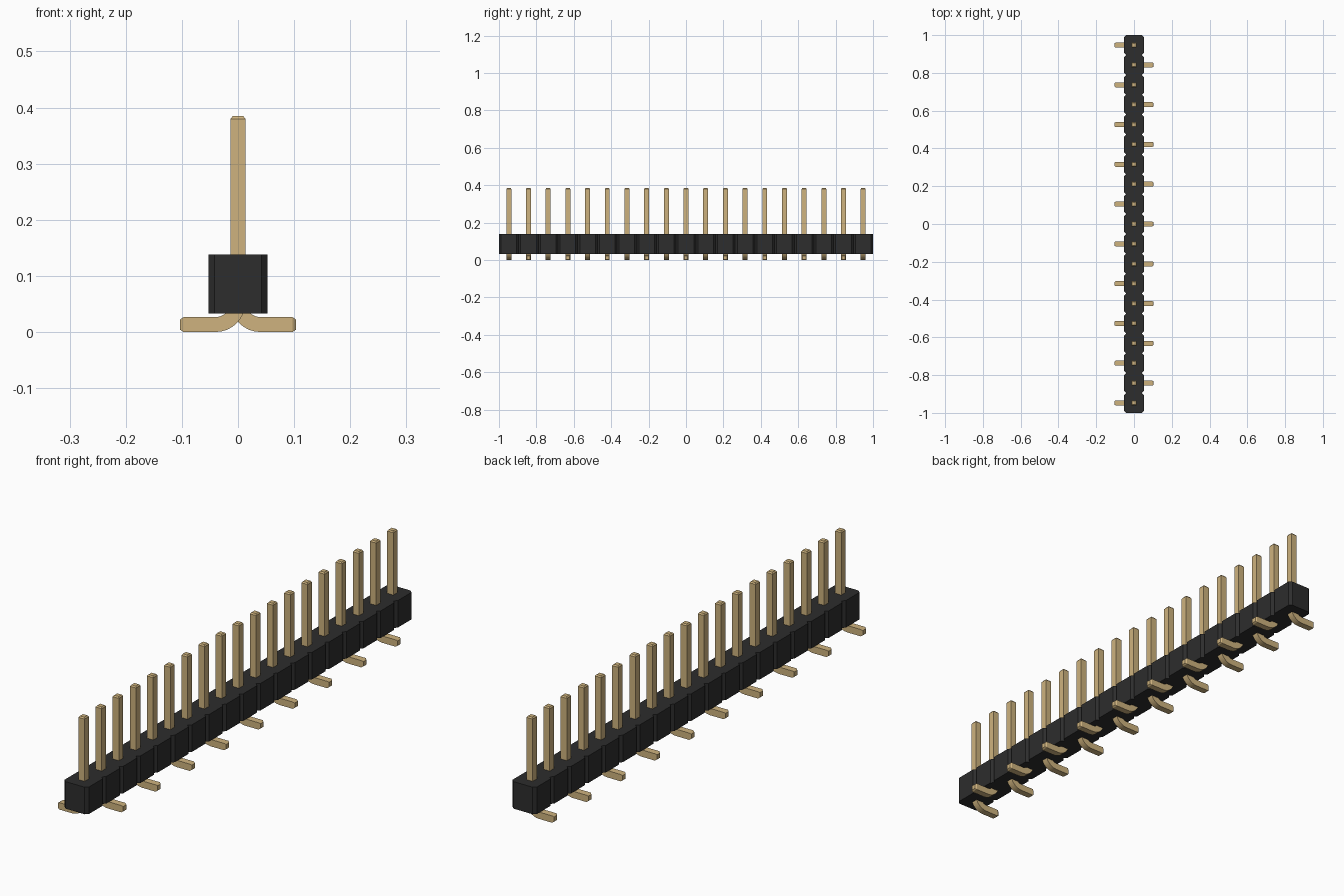
import bpy, bmesh, math
from mathutils import Vector

if "Cube" in bpy.data.objects:
    bpy.data.objects.remove(bpy.data.objects["Cube"], do_unlink=True)

COUNT = 19
PITCH = 2 / COUNT
HALF = 0.0525            # housing half width
CUT = 0.011              # housing corner chamfer
BASE, TOP = 0.033, 0.138
R = 0.0133               # pin half thickness
BEND = 0.04              # bend radius of the pin centre line


def material(name, rgb):
    m = bpy.data.materials.new(name)
    m.use_nodes = True
    m.diffuse_color = (*rgb, 1)
    m.node_tree.nodes["Principled BSDF"].inputs["Base Color"].default_value = (*rgb, 1)
    return m


black = material("black plastic", (0.026, 0.026, 0.026))
gold = material("gold metal", (0.62, 0.45, 0.21))


def finish(name, bm, mat):
    bmesh.ops.recalc_face_normals(bm, faces=bm.faces)
    mesh = bpy.data.meshes.new(name)
    bm.to_mesh(mesh)
    bm.free()
    mesh.materials.append(mat)
    ob = bpy.data.objects.new(name, mesh)
    bpy.context.collection.objects.link(ob)
    return ob


# Housing: row of chamfered cells, extruded upward from one outline
side = []
for i in range(COUNT):
    y = -1 + i * PITCH
    side += [(HALF - CUT, y), (HALF, y + CUT), (HALF, y + PITCH - CUT)]
side.append((HALF - CUT, 1))
outline = side + [(-x, y) for x, y in reversed(side)]
bm = bmesh.new()
face = bm.faces.new([bm.verts.new((x, y, BASE)) for x, y in outline])
grown = bmesh.ops.extrude_face_region(bm, geom=[face])["geom"]
bmesh.ops.translate(bm, vec=(0, 0, TOP - BASE),
                    verts=[v for v in grown if isinstance(v, bmesh.types.BMVert)])
finish("housing", bm, black)


def pin_mesh(bm, y, turn):
    """Sweep a square section down the post, round the bend and out along the foot."""
    # each ring: centre x, centre z, direction angle, section scale
    rings = [(0, 0.385, 0, 0.7), (0, 0.38, 0, 1)]
    for k in range(9):
        a = math.pi / 2 * k / 8
        rings.append((BEND - BEND * math.cos(a), R + BEND - BEND * math.sin(a), a, 1))
    rings += [(0.097, R, math.pi / 2, 1), (0.103, R, math.pi / 2, 0.7)]
    loops = []
    for x, z, a, s in rings:
        across = Vector((math.cos(a), 0, math.sin(a))) * R * s
        loop = []
        for u, v in ((-1, -1), (1, -1), (1, 1), (-1, 1)):
            p = Vector((x, 0, z)) + across * u
            loop.append(bm.verts.new((p.x * turn, y + v * R * s, p.z)))
        loops.append(loop)
    for a, b in zip(loops, loops[1:]):
        for j in range(4):
            bm.faces.new((a[j], a[(j + 1) % 4], b[(j + 1) % 4], b[j]))
    bm.faces.new(loops[0])
    bm.faces.new(loops[-1])


# Pins: feet alternate between the two sides
for i in range(COUNT):
    bm = bmesh.new()
    pin_mesh(bm, -1 + (i + 0.5) * PITCH, 1 if i % 2 else -1)
    pin = finish(f"pin_{i + 1}", bm, gold)
    bpy.ops.object.select_all(action="DESELECT")
    pin.select_set(True)
    bpy.context.view_layer.objects.active = pin
    bpy.ops.object.shade_smooth_by_angle(angle=math.radians(25))
